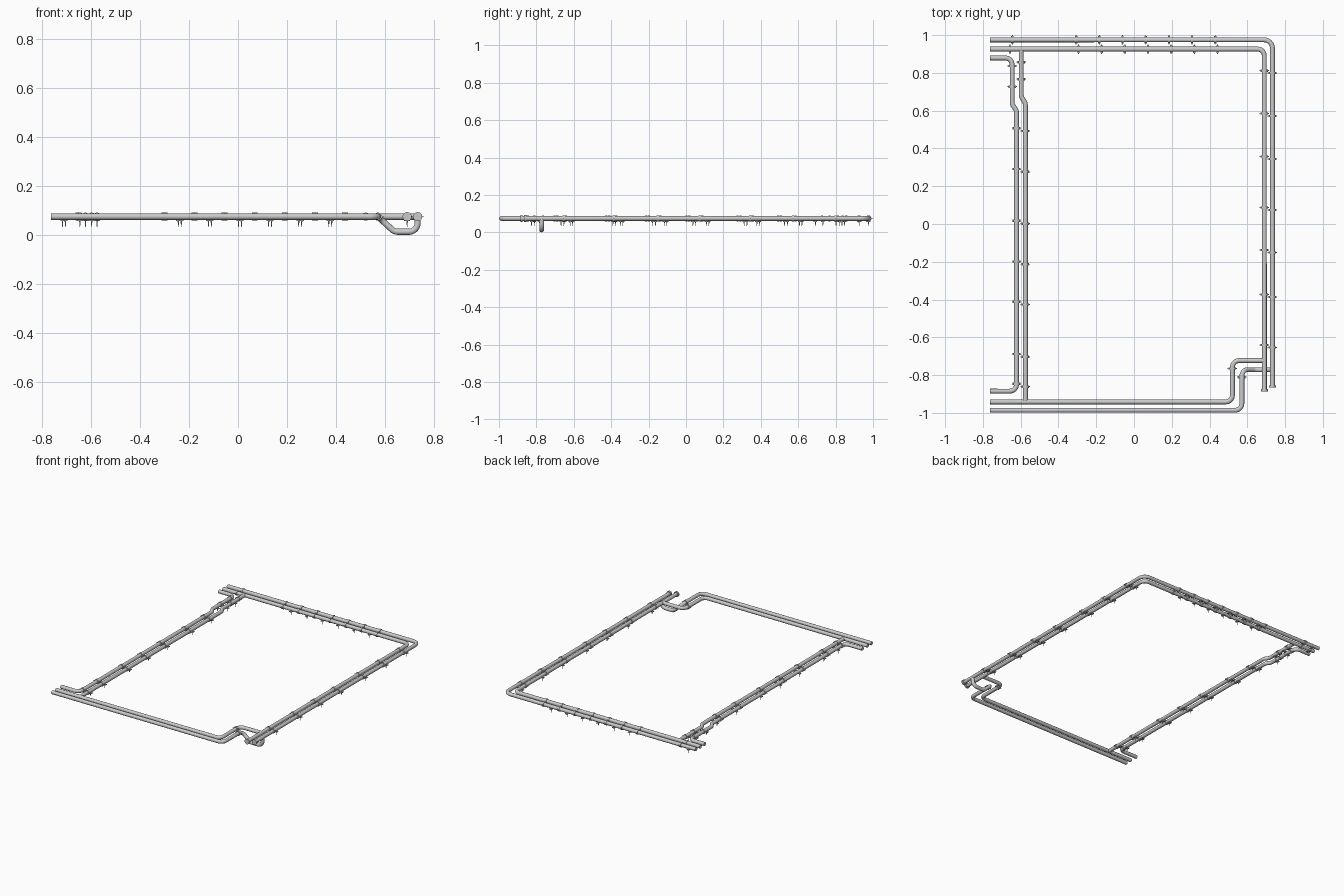
import bpy, bmesh, math
from mathutils import Vector, Matrix

if "Cube" in bpy.data.objects:
    bpy.data.objects.remove(bpy.data.objects["Cube"])

R = 0.0128     # pipe radius
Z = 0.0745     # pipe axis height


def rounded_path(pts, r):
    """Polyline with circular bends at the inner corners."""
    pts = [Vector(p if len(p) == 3 else (*p, Z)) for p in pts]
    out = [pts[0]]
    for prev, p, nxt in zip(pts, pts[1:], pts[2:]):
        a, b = (prev - p).normalized(), (nxt - p).normalized()
        turn = math.pi - a.angle(b)
        t = r * math.tan(turn / 2)
        c = p + (a + b).normalized() * (r / math.cos(turn / 2))
        va, vb = (p + a * t - c).normalized(), (p + b * t - c).normalized()
        n = max(3, round(turn / math.radians(11)))
        out += [c + va.slerp(vb, i / n) * r for i in range(n + 1)]
    return out + [pts[-1]]


def pipe(name, pts, r=0.036):
    path = rounded_path(pts, r)
    cu = bpy.data.curves.new(name, 'CURVE')
    cu.dimensions = '3D'
    cu.bevel_depth = R
    cu.bevel_resolution = 4
    cu.use_fill_caps = True
    sp = cu.splines.new('POLY')
    sp.points.add(len(path) - 1)
    for q, v in zip(sp.points, path):
        q.co = (*v, 1)
    ob = bpy.data.objects.new(name, cu)
    bpy.context.collection.objects.link(ob)
    bpy.ops.object.select_all(action='DESELECT')
    ob.select_set(True)
    bpy.context.view_layer.objects.active = ob
    bpy.ops.object.convert(target='MESH')
    bpy.ops.object.shade_smooth_by_angle(angle=math.radians(40))


def box(bm, size, loc):
    bmesh.ops.create_cube(bm, size=1, matrix=Matrix.Translation(loc) @ Matrix.Diagonal((*size, 1)))


def cylinder(bm, r1, r2, depth, mat, seg):
    bmesh.ops.create_cone(bm, cap_ends=True, segments=seg, radius1=r1, radius2=r2, depth=depth, matrix=mat)


def finish(bm, name):
    me = bpy.data.meshes.new(name)
    bm.to_mesh(me)
    bm.free()
    return me


ACROSS = Matrix.Rotation(math.pi / 2, 4, 'Y')

# Clamp band around the pipe with two bolted ears (pipe along local x)
bm = bmesh.new()
cylinder(bm, 0.0165, 0.0165, 0.012, ACROSS, 20)
box(bm, (0.012, 0.040, 0.005), (0, 0, 0))
box(bm, (0.005, 0.050, 0.003), (0, 0, 0))
clamp_mesh = finish(bm, "clamp")

# Hanger foot: saddle plate with a thin pointed stud
bm = bmesh.new()
box(bm, (0.018, 0.024, 0.004), (0, 0, -0.0165))
box(bm, (0.008, 0.012, 0.008), (0, 0, -0.013))
cylinder(bm, 0.001, 0.003, 0.024, Matrix.Translation((0, 0, -0.030)), 8)
foot_mesh = finish(bm, "hanger_foot")

# End cap closing a pipe
bm = bmesh.new()
cylinder(bm, 0.0185, 0.0185, 0.012, ACROSS, 24)
cap_mesh = finish(bm, "end_cap")


def place(me, x, y, along_y):
    ob = bpy.data.objects.new(me.name, me)
    ob.location = (x, y, Z)
    ob.rotation_euler.z = math.pi / 2 if along_y else 0
    bpy.context.collection.objects.link(ob)


# Pipes
X0 = -0.763
pipe("outer_back_right_pipe", [(X0, 0.975), (0.733, 0.975), (0.733, -0.860)], 0.045)
pipe("inner_back_right_pipe", [(X0, 0.926), (0.690, 0.926), (0.690, -0.880)])
pipe("outer_left_pipe", [(X0, 0.879), (-0.645, 0.879), (-0.645, 0.634), (-0.622, 0.600),
                         (-0.622, -0.885), (X0, -0.885)])
pipe("inner_left_pipe", [(-0.597, 0.926), (-0.597, 0.674), (-0.575, 0.640), (-0.575, -0.942)])
pipe("inner_front_pipe", [(X0, -0.942), (0.521, -0.942), (0.521, -0.723), (0.690, -0.723)])
pipe("outer_front_pipe", [(X0, -0.986), (0.571, -0.986), (0.571, -0.772), (0.638, -0.772, R),
                          (0.733, -0.772, R), (0.733, -0.772, Z)])
place(cap_mesh, 0.733, -0.860, True)
place(cap_mesh, 0.690, -0.880, True)

# Clamps and feet along the back run
for y, dx in ((0.975, -0.006), (0.926, 0.006)):
    for x in [-0.65] + [-0.300 + 0.1227 * i for i in range(7)]:
        # the far-left pair is staggered the other way
        d = -dx if x == -0.65 else dx
        place(clamp_mesh, x + d, y, False)
        if x != -0.300:
            place(foot_mesh, x + d - 0.06, y, False)

# Clamps and feet along the right run
for x, dy in ((0.690, 0.002), (0.733, -0.011)):
    for y in (0.81, 0.583, 0.355, 0.085, -0.14, -0.375, -0.643):
        place(clamp_mesh, x, y + dy, True)
        place(foot_mesh, x, y + dy + 0.035, True)

# Clamps and feet along the left run
for x, dy in ((-0.622, 0.004), (-0.575, -0.011)):
    for y in (0.503, 0.287, 0.013, -0.202, -0.415, -0.692, -0.85):
        place(clamp_mesh, x, y + dy, True)
        place(foot_mesh, x, y + dy + 0.035, True)
for x, y in ((-0.645, 0.837), (-0.645, 0.727), (-0.597, 0.857), (-0.597, 0.767)):
    place(clamp_mesh, x, y, True)
    place(foot_mesh, x, y - 0.035, True)

# Clamps on the front step
place(clamp_mesh, 0.521, -0.765, True)
place(clamp_mesh, 0.571, -0.811, True)
